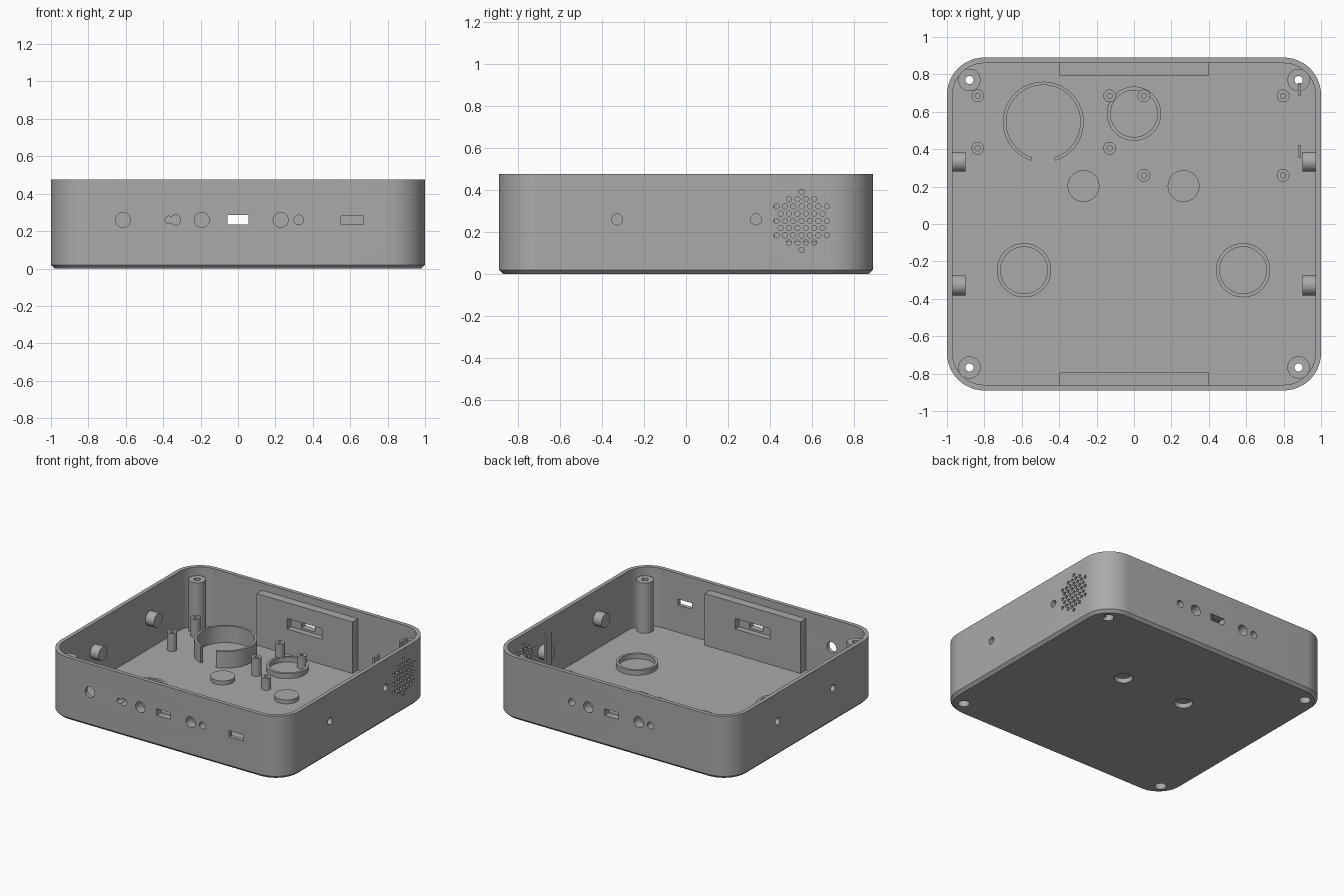
import bpy, bmesh, math
from mathutils import Vector, Matrix

if "Cube" in bpy.data.objects:
    bpy.data.objects.remove(bpy.data.objects["Cube"])

grey = bpy.data.materials.new("plastic_grey")
grey.use_nodes = True
COLOUR = (0.4, 0.4, 0.4, 1)
grey.diffuse_color = COLOUR
grey.node_tree.nodes["Principled BSDF"].inputs["Base Color"].default_value = COLOUR

HX, HY, TOP, WALL, FLOOR, RAD = 1.0, 0.89, 0.475, 0.03, 0.03, 0.2
AXIS_Z = 0.26          # height of all wall openings
parts = []


def finish(name, bm):
    bmesh.ops.recalc_face_normals(bm, faces=bm.faces)
    mesh = bpy.data.meshes.new(name)
    bm.to_mesh(mesh)
    bm.free()
    ob = bpy.data.objects.new(name, mesh)
    bpy.context.collection.objects.link(ob)
    mesh.materials.append(grey)
    parts.append(ob)
    return ob


def rod(bm, start, end, r, seg=32):
    a, b = Vector(start), Vector(end)
    turn = (b - a).to_track_quat('Z', 'Y').to_matrix().to_4x4()
    bmesh.ops.create_cone(bm, cap_ends=True, segments=seg, radius1=r, radius2=r,
                          depth=(b - a).length,
                          matrix=Matrix.Translation((a + b) / 2) @ turn)


def block(bm, lo, hi):
    lo, hi = Vector(lo), Vector(hi)
    size = Matrix.Diagonal((*(hi - lo), 1))
    bmesh.ops.create_cube(bm, size=1, matrix=Matrix.Translation((lo + hi) / 2) @ size)


def tube(name, x, y, r_in, r_out, z0, z1, gap=0, seg=48):
    """Upright tube, with an optional opening facing the front."""
    bm = bmesh.new()
    profile = [(r_in, z0), (r_out, z0), (r_out, z1), (r_in, z1)]
    count = seg + 1 if gap else seg
    rings = []
    for i in range(count):
        a = -math.pi / 2 + gap + (2 * math.pi - 2 * gap) * i / seg
        rings.append([bm.verts.new((x + r * math.cos(a), y + r * math.sin(a), z))
                      for r, z in profile])
    for i in range(seg):
        p, q = rings[i], rings[(i + 1) % count]
        for k in range(4):
            n = (k + 1) % 4
            bm.faces.new((p[k], p[n], q[n], q[k]))
    if gap:
        bm.faces.new(rings[0])
        bm.faces.new(rings[-1])
    return finish(name, bm)


# Open case with rounded corners and a chamfered bottom edge
def outline(bm, inset, z, seg=12):
    r = RAD - inset
    ring = []
    for k, (sx, sy) in enumerate([(1, 1), (-1, 1), (-1, -1), (1, -1)]):
        for i in range(seg + 1):
            a = math.pi / 2 * (k + i / seg)
            ring.append(bm.verts.new((sx * (HX - RAD) + r * math.cos(a),
                                      sy * (HY - RAD) + r * math.sin(a), z)))
    return ring


bm = bmesh.new()
rings = [outline(bm, i, z) for i, z in
         [(0.02, 0), (0, 0.02), (0, TOP), (WALL, TOP), (WALL, FLOOR)]]
for p, q in zip(rings, rings[1:]):
    for i in range(len(p)):
        j = (i + 1) % len(p)
        bm.faces.new((p[i], p[j], q[j], q[i]))
bm.faces.new(rings[0])
bm.faces.new(rings[-1])
cut_parts = [finish("case_shell", bm)]

# Thick connector panels on the front and back walls
for name, s in (("front_panel", -1), ("back_panel", 1)):
    bm = bmesh.new()
    ys = sorted((s * 0.795, s * 0.875))
    block(bm, (-0.4, ys[0], 0.015), (0.4, ys[1], 0.42))
    cut_parts.append(finish(name, bm))

# Corner screw pillars
PILLARS = [(x, y) for x in (-0.88, 0.88) for y in (-0.767, 0.77)]
for x, y in PILLARS:
    bm = bmesh.new()
    rod(bm, (x, y, 0.01), (x, y, 0.41), 0.06)
    cut_parts.append(finish("screw_pillar", bm))

# Side pegs
PEGS = [(s, y) for s in (-1, 1) for y in (-0.328, 0.333)]
for s, y in PEGS:
    bm = bmesh.new()
    rod(bm, (s * 0.9, y, AXIS_Z), (s * 0.98, y, AXIS_Z), 0.053)
    cut_parts.append(finish("side_peg", bm))

# Raised floor discs above the pockets underneath
for x in (-0.27, 0.265):
    bm = bmesh.new()
    rod(bm, (x, 0.203, 0.01), (x, 0.203, 0.06), 0.085, 40)
    cut_parts.append(finish("floor_disc", bm))

# Cutter for every opening
bm = bmesh.new()
for x, y in PILLARS:
    rod(bm, (x, y, -0.02), (x, y, 0.15), 0.04)
    rod(bm, (x, y, 0.14), (x, y, 0.5), 0.022, 24)
for x in (-0.27, 0.265):
    rod(bm, (x, 0.203, -0.02), (x, 0.203, 0.035), 0.063, 40)
for s, y in PEGS:
    rod(bm, (s * 1.02, y, AXIS_Z), (s * 0.915, y, AXIS_Z), 0.026, 24)
for s in (-1, 1):
    for x, r in ((-0.333, 0.027), (-0.193, 0.04), (0.228, 0.04), (0.325, 0.026)):
        rod(bm, (-s * x, s * 0.92, AXIS_Z), (-s * x, s * 0.82, AXIS_Z), r, 24)
    ys = sorted((s * 0.75, s * 0.92))
    block(bm, (-0.057, ys[0], AXIS_Z - 0.025), (0.057, ys[1], AXIS_Z + 0.025))
    ys = sorted((s * 0.75, s * 0.84))
    block(bm, (-0.145, ys[0], AXIS_Z - 0.04), (0.145, ys[1], AXIS_Z + 0.04))
for x, r in ((-0.615, 0.04), (-0.37, 0.02)):
    rod(bm, (x, -0.92, AXIS_Z), (x, -0.825, AXIS_Z), r, 24)
block(bm, (0.55, -0.92, AXIS_Z - 0.024), (0.67, -0.83, AXIS_Z + 0.022))

# Round speaker grille in a staggered pattern
for k in range(-4, 5):
    for j in range(-4, 5):
        dy, dz = 0.04 * j + 0.02 * (k % 2), 0.0345 * k
        if math.hypot(dy, dz) < 0.14:
            y, z = 0.55 + dy, 0.253 + dz
            rod(bm, (1.02, y, z), (0.95, y, z), 0.0125, 12)
cutter = finish("opening_cutter", bm)
parts.remove(cutter)
cutter.hide_render = True

for ob in cut_parts:
    mod = ob.modifiers.new("openings", 'BOOLEAN')
    mod.operation = 'DIFFERENCE'
    mod.solver = 'EXACT'
    mod.use_self = True
    mod.object = cutter
bpy.context.view_layer.update()
graph = bpy.context.evaluated_depsgraph_get()
baked = [bpy.data.meshes.new_from_object(ob.evaluated_get(graph)) for ob in cut_parts]
for ob, mesh in zip(cut_parts, baked):
    ob.modifiers.clear()
    ob.data = mesh
bpy.data.objects.remove(cutter)

# Floor rings and the open speaker cup
for x, y in ((0, 0.59), (-0.588, -0.247), (0.583, -0.247)):
    tube("floor_ring", x, y, 0.125, 0.145, 0.02, 0.067)
tube("open_cup", -0.485, 0.545, 0.198, 0.216, 0.02, 0.155, gap=0.3, seg=64)

# Hollow circuit board posts
for xs, ys, top in (((-0.836, -0.13), (0.405, 0.685), 0.165),
                    ((0.053, 0.797), (0.26, 0.685), 0.12)):
    for x in xs:
        for y in ys:
            tube("board_post", x, y, 0.014, 0.034, 0.02, top, seg=24)

# Thin ribs beside the grille
for y in (0.388, 0.72):
    bm = bmesh.new()
    block(bm, (0.876, y - 0.033, 0.02), (0.892, y + 0.033, 0.445))
    finish("grille_rib", bm)

# Smooth round surfaces, crisp edges
bpy.ops.object.select_all(action='DESELECT')
for ob in parts:
    ob.select_set(True)
bpy.context.view_layer.objects.active = parts[0]
bpy.ops.object.shade_smooth_by_angle(angle=math.radians(30))
